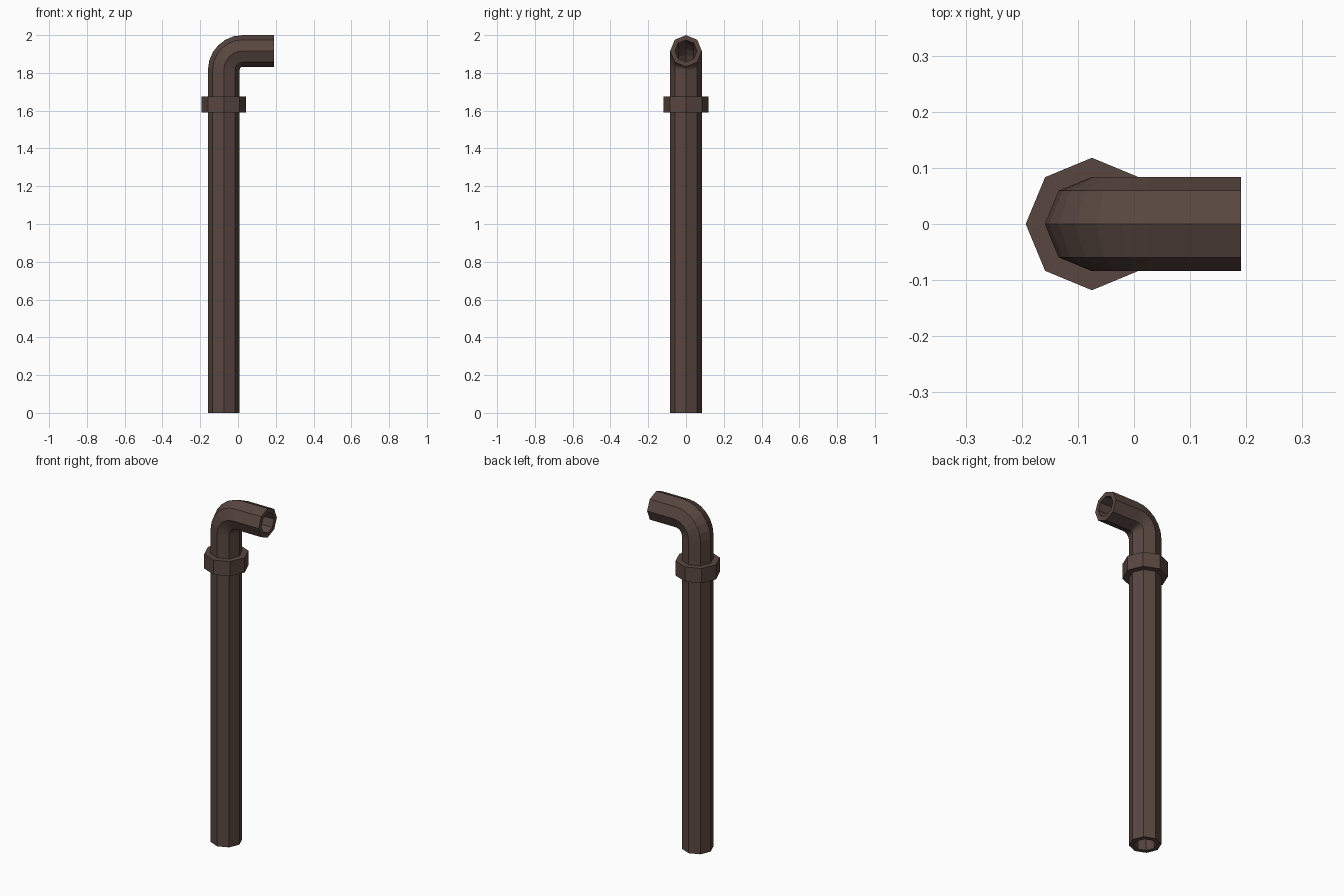
import bpy, bmesh, math
from mathutils import Vector

if "Cube" in bpy.data.objects:
    bpy.data.objects.remove(bpy.data.objects["Cube"])

SIDES = 8
CX = -0.075       # axis of the upright pipe
R_OUT, R_IN = 0.084, 0.058
AXIS_Z = 2.0 - R_OUT
BEND = 0.1

mat = bpy.data.materials.new("dark brown metal")
mat.diffuse_color = (0.098, 0.062, 0.051, 1)
mat.use_nodes = True
mat.node_tree.nodes["Principled BSDF"].inputs["Base Color"].default_value = mat.diffuse_color


def swept_tube(name, path, r_out, r_in):
    """Hollow octagonal tube along (x, z, angle) stations, with annular ends."""
    bm = bmesh.new()
    shells = []
    for r in (r_out, r_in):
        rings = []
        for x, z, a in path:
            n = Vector((-math.cos(a), 0, math.sin(a)))   # outward side of bend
            c = Vector((x, 0, z))
            rings.append([bm.verts.new(c + r * (math.cos(t) * n + math.sin(t) * Vector((0, 1, 0))))
                          for t in (2 * math.pi * i / SIDES for i in range(SIDES))])
        shells.append(rings)

    def bridge(a, b):
        for i in range(SIDES):
            j = (i + 1) % SIDES
            bm.faces.new((a[i], a[j], b[j], b[i]))

    for rings in shells:
        for a, b in zip(rings, rings[1:]):
            bridge(a, b)
    for end in (0, -1):
        bridge(shells[0][end], shells[1][end])
    bmesh.ops.recalc_face_normals(bm, faces=bm.faces)
    me = bpy.data.meshes.new(name)
    bm.to_mesh(me)
    bm.free()
    me.materials.append(mat)
    ob = bpy.data.objects.new(name, me)
    bpy.context.collection.objects.link(ob)
    return ob


# Bent pipe: upright, quarter-turn elbow, short horizontal spout
STEPS = 6
path = [(CX, 0, 0)]
for k in range(STEPS + 1):
    a = math.pi / 2 * k / STEPS
    path.append((CX + BEND - BEND * math.cos(a), AXIS_Z - BEND + BEND * math.sin(a), a))
path.append((0.191, AXIS_Z, math.pi / 2))
swept_tube("bent_pipe", path, R_OUT, R_IN)

# Collar around the upright
swept_tube("collar", [(CX, 1.59, 0), (CX, 1.675, 0)], 0.118, 0.08)
